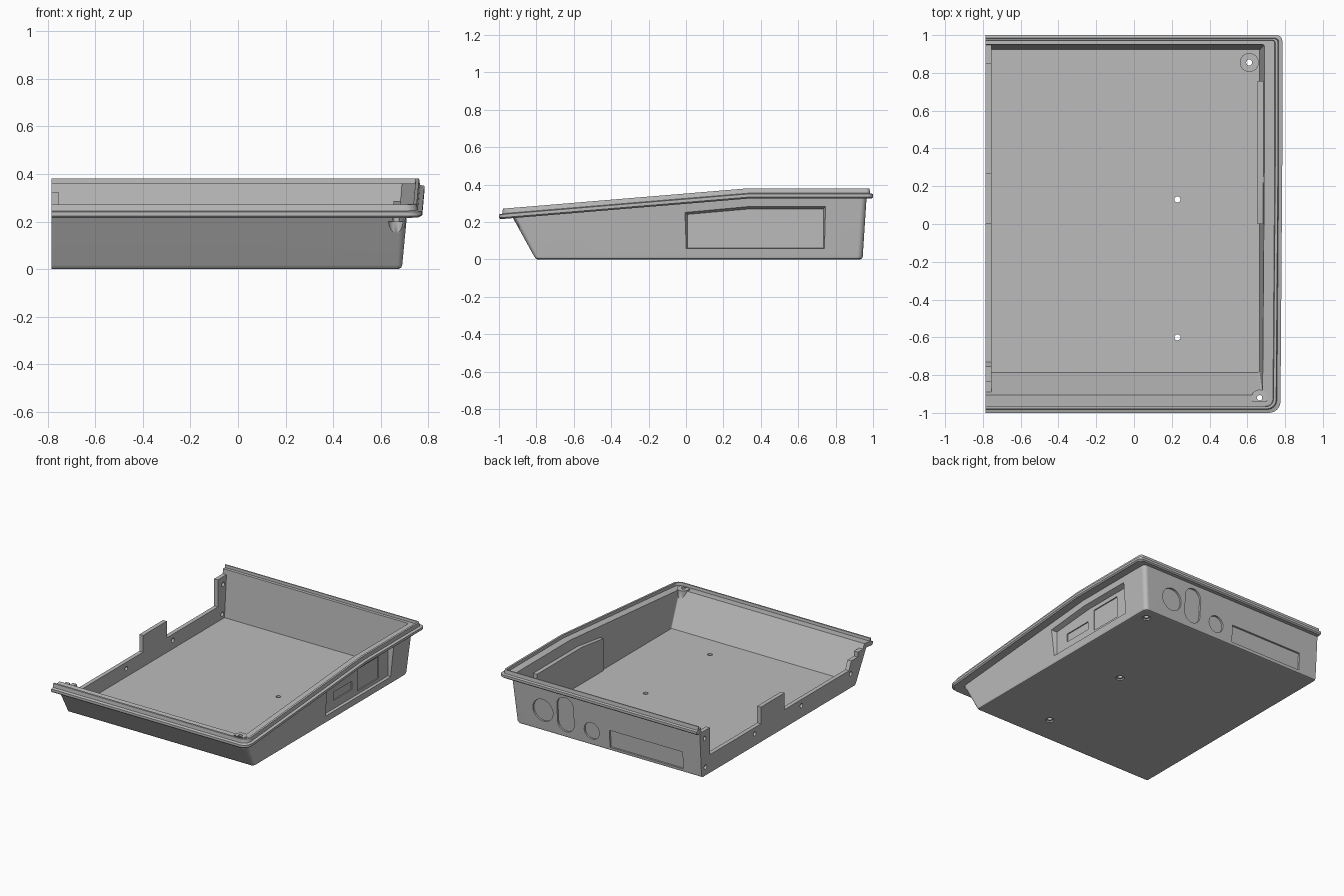
import bpy, bmesh, math
from mathutils import Vector

cube = bpy.data.objects.get("Cube")
if cube:
    bpy.data.objects.remove(cube, do_unlink=True)

grey = bpy.data.materials.new("warm_grey_plastic")
grey.use_nodes = True
grey.diffuse_color = (0.5, 0.5, 0.5, 1)
grey.node_tree.nodes["Principled BSDF"].inputs["Base Color"].default_value = (0.5, 0.5, 0.5, 1)

OPEN_X = -0.785   # open side of the tray
KINK_Y = 0.33     # where the sloping rim turns level


def finish(name, bm):
    bmesh.ops.recalc_face_normals(bm, faces=bm.faces[:])
    mesh = bpy.data.meshes.new(name)
    bm.to_mesh(mesh)
    bm.free()
    mesh.materials.append(grey)
    obj = bpy.data.objects.new(name, mesh)
    bpy.context.collection.objects.link(obj)
    return obj


def loft(name, rings, closed=True):
    """Skin equal-length rings and cap the ends; open rings also get a side cap."""
    bm = bmesh.new()
    rows = [[bm.verts.new(p) for p in ring] for ring in rings]
    n = len(rows[0])
    for a, b in zip(rows, rows[1:]):
        for i in range(n if closed else n - 1):
            j = (i + 1) % n
            bm.faces.new((a[i], a[j], b[j], b[i]))
    bm.faces.new(rows[0])
    bm.faces.new(rows[-1])
    if not closed:
        bm.faces.new([r[0] for r in rows] + [r[-1] for r in reversed(rows)])
    return finish(name, bm)


def disc(cx, cy, rx, ry=None, n=32):
    """Circle, or an upright slot when ry is larger than rx."""
    stretch = (ry or rx) - rx
    pts = []
    for i in range(n):
        a = 2 * math.pi * (i + 0.5) / n
        pts.append((cx + rx * math.cos(a),
                    cy + rx * math.sin(a) + math.copysign(stretch, math.sin(a))))
    return pts


def rect(x0, x1, y0, y1):
    return [(x0, y0), (x1, y0), (x1, y1), (x0, y1)]


def upright(name, x, y, r, z0, z1, r_top=None):
    return loft(name, [[(*p, z0) for p in disc(x, y, r)],
                       [(*p, z1) for p in disc(x, y, r_top or r)]])


def combine(target, tool, operation="DIFFERENCE"):
    mod = target.modifiers.new("combine", "BOOLEAN")
    mod.operation, mod.solver, mod.object = operation, "EXACT", tool
    bpy.context.view_layer.objects.active = target
    bpy.ops.object.modifier_apply(modifier=mod.name)
    bpy.data.objects.remove(tool, do_unlink=True)


def rim_height(y):
    return 0.325 + 0.083 * min(0, y - KINK_Y)


def tray_ring(xr, yf, yb, z, on_rim, r_front, r_back):
    path = [(OPEN_X, yb)]
    for cy, r, start in ((yb - r_back, r_back, 90), (yf + r_front, r_front, 0)):
        for i in range(7):
            a = math.radians(start - 15 * i)
            path.append((xr - r + r * math.cos(a), cy + r * math.sin(a)))
        if start == 90:
            path.append((xr, KINK_Y))
    path.append((OPEN_X, yf))
    ring = []
    for x, y in path:
        h = z + rim_height(y) if on_rim else z
        if on_rim and x > 0:
            x += 0.09 * (h - z - 0.325)
        ring.append((x, y, h))
    return ring


# Tray shell: underside, outer wall, flange, lip, ledge, inner wall, floor
tray = loft("tray_shell", [tray_ring(*s) for s in (
    (0.675, -0.795, 0.932, 0, False, 0.02, 0.02),
    (0.686, -0.804, 0.941, 0.005, False, 0.02, 0.03),
    (0.691, -0.812, 0.945, 0.017, False, 0.02, 0.03),
    (0.720, -0.925, 0.965, 0, True, 0.03, 0.03),
    (0.776, -0.993, 0.992, 0, True, 0.06, 0.03),
    (0.785, -1.0, 1.0, 0.008, True, 0.06, 0.03),
    (0.785, -1.0, 1.0, 0.025, True, 0.06, 0.03),
    (0.766, -0.982, 0.984, 0.029, True, 0.05, 0.02),
    (0.762, -0.979, 0.981, 0.055, True, 0.05, 0.02),
    (0.748, -0.967, 0.973, 0.055, True, 0.04, 0.015),
    (0.745, -0.965, 0.972, 0.035, True, 0.04, 0.015),
    (0.690, -0.905, 0.950, 0.035, True, 0.01, 0.01),
    (0.665, -0.785, 0.925, 0.025, False, 0.01, 0.01))], closed=False)

# Backing panel behind the side recess
backing = [(0, 0.015), (0.757, 0.015), (0.757, 0.287), (0.25, 0.287), (0, 0.255)]
combine(tray, loft("side_backing", [[(0.655, y, z) for y, z in backing],
                                    [(0.68 + 0.08 * z, y, z) for y, z in backing]]), "UNION")

# Corner screw bosses
combine(tray, upright("back_boss", 0.61, 0.855, 0.05, 0.015, 0.25), "UNION")
boss = upright("front_boss", 0.665, -0.92, 0.043, 0.08, 0.263)
bm = bmesh.new()
bm.from_mesh(boss.data)
bpy.data.objects.remove(boss, do_unlink=True)
for point, normal in (((0, -0.798, 0), (0, -1, -0.545)), ((0.685, 0, 0), (1, 0, -0.09))):
    cut = bmesh.ops.bisect_plane(bm, geom=bm.verts[:] + bm.edges[:] + bm.faces[:],
                                 plane_co=Vector(point), plane_no=Vector(normal).normalized(),
                                 clear_outer=True)
    edges = [e for e in cut["geom_cut"] if isinstance(e, bmesh.types.BMEdge)]
    bmesh.ops.holes_fill(bm, edges=edges, sides=0)
combine(tray, finish("front_boss", bm), "UNION")

# Screw recess under the front boss, and all vertical screw holes
combine(tray, upright("front_recess", 0.665, -0.92, 0.033, 0.03, 0.2))
combine(tray, upright("front_hole", 0.665, -0.92, 0.014, 0.15, 0.4))
for x, y in ((0.61, 0.855), (0.23, 0.13), (0.23, -0.6)):
    combine(tray, upright("floor_hole", x, y, 0.016, -0.1, 0.4))
    combine(tray, upright("floor_countersink", x, y, 0.028, -0.01, 0.01))

# Side recess with sloped borders, and two shallow port outlines inside it
inner = [(0.008, 0.062), (0.735, 0.062), (0.735, 0.27), (0.34, 0.27), (0.008, 0.241)]
outer = [(-0.012, 0.048), (0.75, 0.048), (0.75, 0.287), (0.33, 0.287), (-0.012, 0.256)]
combine(tray, loft("side_recess", [[(0.677, y, z) for y, z in inner],
                                   [(0.73, y, z) for y, z in outer]]))
for port in (rect(0.115, 0.33, 0.12, 0.18), rect(0.39, 0.63, 0.085, 0.24)):
    combine(tray, loft("side_port", [[(x, y, z) for y, z in port] for x in (0.669, 0.69)]))

# Back recesses: two round sockets, an upright slot and a wide panel
for shape in (disc(0.47, 0.153, 0.08), disc(0.29, 0.17, 0.066, 0.126),
              disc(0.084, 0.107, 0.06), rect(-0.64, -0.058, 0.025, 0.15)):
    combine(tray, loft("back_recess", [[(x, 0.931 + 0.062 * z, z) for x, z in shape],
                                       [(x, 1.0, z) for x, z in shape]]))

# Low joining wall along the open side, with post, tab and screw holes
outline = [(-0.80, 0.006), (0.935, 0.006), (0.955, 0.325), (0.85, 0.325), (0.85, 0.13),
           (0.27, 0.13), (0.27, 0.25), (0, 0.25), (0, 0.13), (-0.73, 0.13),
           (-0.755, 0.19), (-0.83, 0.19), (-0.83, 0.225), (-0.905, 0.225)]
wall = loft("joining_wall", [[(x, y, z) for y, z in outline] for x in (OPEN_X, -0.755)])
for y, z in ((0.91, 0.27), (0.9, 0.06), (0.34, 0.085), (-0.19, 0.085), (-0.75, 0.1)):
    combine(wall, loft("wall_hole", [[(x, *p) for p in disc(y, z, 0.015)] for x in (-0.9, -0.7)]))

# Smooth rounded corners, crisp edges
for obj in (tray, wall):
    bpy.ops.object.select_all(action="DESELECT")
    obj.select_set(True)
    bpy.context.view_layer.objects.active = obj
    bpy.ops.object.shade_smooth_by_angle(angle=math.radians(30))
    obj.modifiers.new("even_shading", "WEIGHTED_NORMAL").keep_sharp = True
